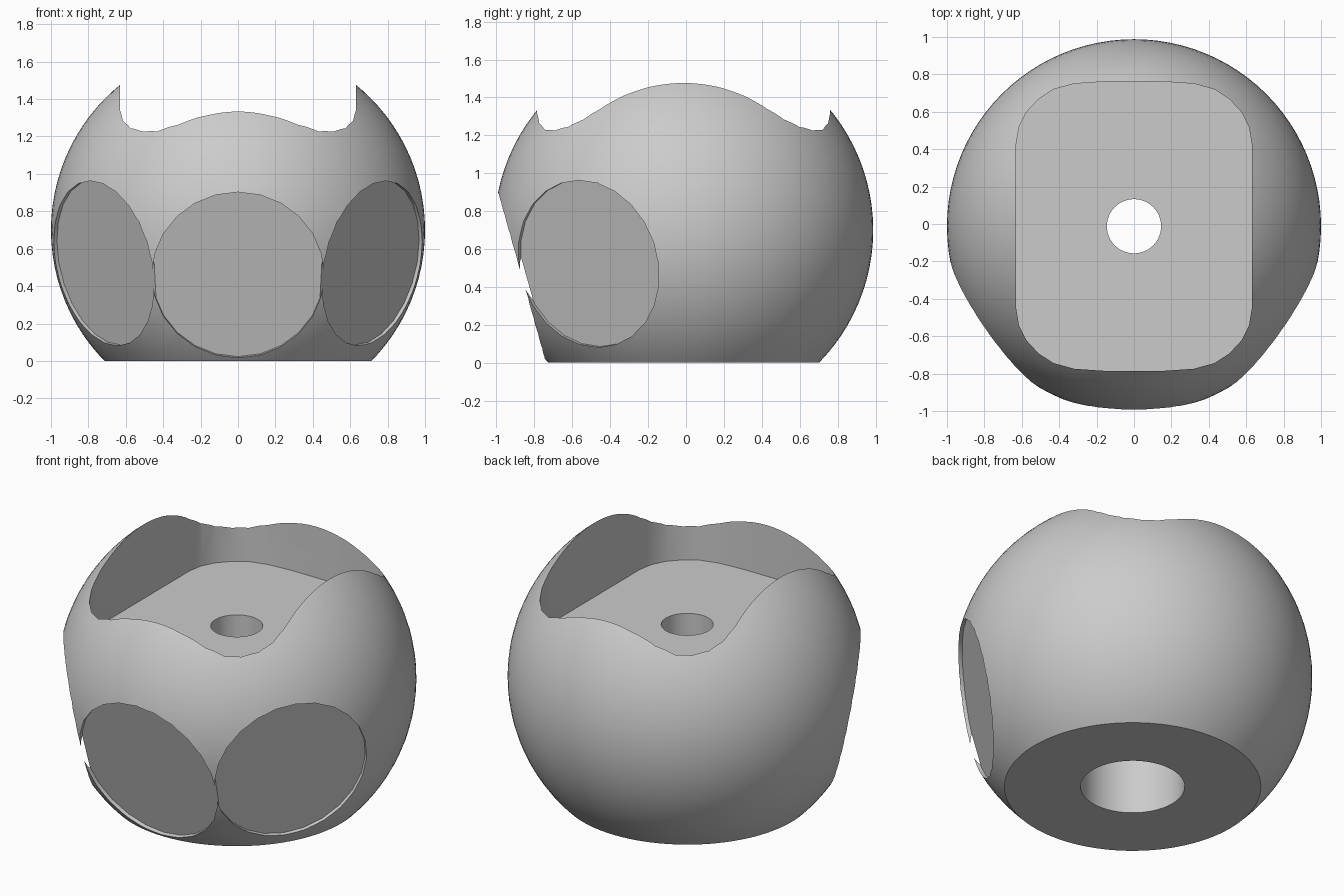
import bpy, bmesh, math
from mathutils import Vector, Matrix

cube = bpy.data.objects.get("Cube")
if cube:
    bpy.data.objects.remove(cube, do_unlink=True)

CENTRE = Vector((0, -0.012, 0.7))

grey = bpy.data.materials.new("plain_grey")
grey.use_nodes = True
grey.diffuse_color = (0.6, 0.6, 0.6, 1)
grey.node_tree.nodes["Principled BSDF"].inputs["Base Color"].default_value = (0.6, 0.6, 0.6, 1)


def make_object(name, bm):
    bmesh.ops.recalc_face_normals(bm, faces=bm.faces[:])
    mesh = bpy.data.meshes.new(name)
    bm.to_mesh(mesh)
    bm.free()
    mesh.materials.append(grey)
    obj = bpy.data.objects.new(name, mesh)
    bpy.context.collection.objects.link(obj)
    return obj


def cylinder(name, radius, start, direction, length, sides):
    """Cylinder that begins at start and runs along direction."""
    direction = Vector(direction).normalized()
    turn = direction.to_track_quat('Z', 'Y').to_matrix().to_4x4()
    middle = Matrix.Translation(Vector(start) + direction * length / 2)
    bm = bmesh.new()
    bmesh.ops.create_cone(bm, cap_ends=True, segments=sides, radius1=radius,
                          radius2=radius, depth=length, matrix=middle @ turn)
    return make_object(name, bm)


def cut(target, cutter):
    """Subtract the cutter from the target and discard it."""
    cutter.hide_render = True
    mod = target.modifiers.new("cut", 'BOOLEAN')
    mod.operation = 'DIFFERENCE'
    mod.solver = 'EXACT'
    mod.object = cutter
    bpy.context.view_layer.objects.active = target
    bpy.ops.object.modifier_apply(modifier=mod.name)
    bpy.data.objects.remove(cutter, do_unlink=True)


# Ball with a flat base
bm = bmesh.new()
bmesh.ops.create_uvsphere(bm, u_segments=96, v_segments=48, radius=1,
                          matrix=Matrix.Translation(CENTRE))
base = bmesh.ops.bisect_plane(bm, geom=bm.verts[:] + bm.edges[:] + bm.faces[:],
                              plane_co=(0, 0, 0), plane_no=(0, 0, -1), clear_outer=True)
rim = [e for e in base["geom_cut"] if isinstance(e, bmesh.types.BMEdge)]
bmesh.ops.edgeloop_fill(bm, edges=rim)
ball = make_object("ball_body", bm)

# Rounded rectangular pocket in the top, with bowed front and back walls
quarter = [(0.63, 0.44), (0.615, 0.53), (0.575, 0.61), (0.51, 0.68),
           (0.43, 0.732), (0.32, 0.762), (0.16, 0.773)]
right_half = [(x, -y) for x, y in reversed(quarter)] + quarter
outline = right_half + [(-x, -y) for x, y in right_half]
bm = bmesh.new()
floor = bm.faces.new([bm.verts.new((x, y + CENTRE.y, 1.02)) for x, y in outline])
walls = bmesh.ops.extrude_face_region(bm, geom=[floor])["geom"]
bmesh.ops.translate(bm, vec=(0, 0, 1), verts=[v for v in walls if isinstance(v, bmesh.types.BMVert)])
cut(ball, make_object("pocket_cutter", bm))

# Three shallow round flats: one in front, one on each side
for yaw, dip, radius, reach in ((0, 15.7, 0.46, 0.865), (55, 11.5, 0.45, 0.872), (-55, 11.5, 0.45, 0.872)):
    a, t = math.radians(yaw), math.radians(dip)
    direction = Vector((math.sin(a) * math.cos(t), -math.cos(a) * math.cos(t), -math.sin(t)))
    cut(ball, cylinder("flat_cutter", radius, CENTRE + direction * reach, direction, 0.5, 24))

# Through hole with a wider bore from below
cut(ball, cylinder("hole_cutter", 0.145, (0, CENTRE.y, 0.3), (0, 0, 1), 1.2, 48))
cut(ball, cylinder("bore_cutter", 0.29, (0, CENTRE.y, -0.3), (0, 0, 1), 1.0, 48))

# Smooth shading with sharp cut edges
bpy.ops.object.select_all(action='DESELECT')
ball.select_set(True)
bpy.context.view_layer.objects.active = ball
bpy.ops.object.shade_smooth_by_angle(angle=math.radians(22))
